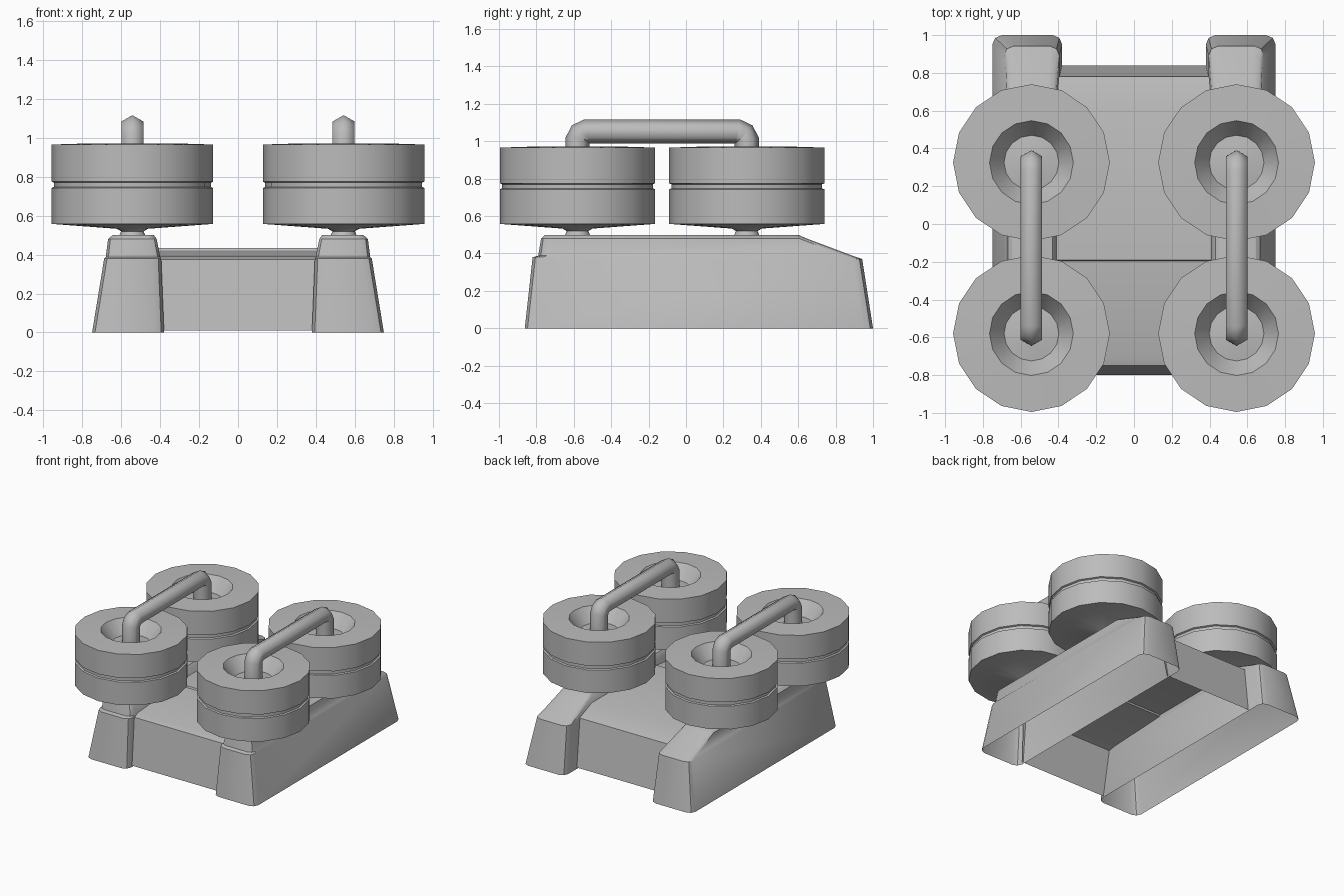
import bpy, bmesh, math

if "Cube" in bpy.data.objects:
    bpy.data.objects.remove(bpy.data.objects["Cube"])

grey = bpy.data.materials.new("plain grey")
grey.diffuse_color = (0.5, 0.5, 0.5, 1)
grey.use_nodes = True
grey.node_tree.nodes["Principled BSDF"].inputs["Base Color"].default_value = grey.diffuse_color


def finish(name, bm, angle=30, fix=True):
    if fix:
        bmesh.ops.recalc_face_normals(bm, faces=bm.faces)
    me = bpy.data.meshes.new(name)
    bm.to_mesh(me)
    bm.free()
    me.materials.append(grey)
    ob = bpy.data.objects.new(name, me)
    bpy.context.collection.objects.link(ob)
    bpy.ops.object.select_all(action='DESELECT')
    ob.select_set(True)
    bpy.context.view_layer.objects.active = ob
    bpy.ops.object.shade_smooth_by_angle(angle=math.radians(angle))
    return ob


def loft(bm, rings, cap_start=False, cap_end=False):
    vs = [[bm.verts.new(p) for p in r] for r in rings]
    n = len(vs[0])
    for a, b in zip(vs, vs[1:]):
        for i in range(n):
            j = (i + 1) % n
            bm.faces.new((a[i], a[j], b[j], b[i]))
    if cap_start:
        bm.faces.new(vs[0][::-1])
    if cap_end:
        bm.faces.new(vs[-1])


def chamfered(x0, x1, y0, y1, z, c, z_back=None):
    # rectangle with three-point rounded corners
    d = c * 0.3
    zb = z if z_back is None else z_back
    return [(x0 + c, y0, z), (x1 - c, y0, z), (x1 - d, y0 + d, z), (x1, y0 + c, z),
            (x1, y1 - c, zb), (x1 - d, y1 - d, zb), (x1 - c, y1, zb),
            (x0 + c, y1, zb), (x0 + d, y1 - d, zb), (x0, y1 - c, zb),
            (x0, y0 + c, z), (x0 + d, y0 + d, z)]


# drum profile (radius, height), from the floor of the top recess to the stem foot
drum_profile = [(0.03, 0.88), (0.145, 0.865), (0.222, 0.972), (0.415, 0.966),
                (0.415, 0.775), (0.403, 0.770), (0.403, 0.748), (0.415, 0.743),
                (0.415, 0.558), (0.08, 0.533), (0.058, 0.520), (0.068, 0.495)]

# pipe path (y, z), bent down into both drums
pipe_path = [(-0.58, 0.86), (-0.58, 1.005), (-0.565, 1.037), (-0.53, 1.052),
             (0.275, 1.052), (0.31, 1.037), (0.325, 1.005), (0.325, 0.86)]

for s, side in ((-1, "left"), (1, "right")):
    # skid rail, open underneath
    bm = bmesh.new()
    rings = [chamfered(0.38, 0.75, -0.862, 1.0, 0.0, 0.05),
             chamfered(0.395, 0.688, -0.82, 0.942, 0.38, 0.05, 0.37),
             chamfered(0.40, 0.68, -0.79, 0.89, 0.388, 0.045),
             chamfered(0.418, 0.668, -0.775, 0.645, 0.48, 0.04),
             chamfered(0.432, 0.645, -0.755, 0.60, 0.50, 0.035)]
    loft(bm, [[(s * x, y, z) for x, y, z in r] for r in rings], cap_end=True)
    finish(side + "_rail", bm, 32)

    # drums
    for cy, pos in ((-0.58, "front"), (0.325, "back")):
        bm = bmesh.new()
        rings = []
        for r, z in drum_profile:
            rings.append([(s * 0.543 + r * math.cos(math.tau * i / 16),
                           cy + r * math.sin(math.tau * i / 16), z) for i in range(16)])
        loft(bm, rings, cap_start=True, cap_end=True)
        finish(f"{side}_{pos}_drum", bm)

    # hexagonal pipe joining the drums
    bm = bmesh.new()
    rings = []
    R = 0.066
    for k, (y, z) in enumerate(pipe_path):
        a = pipe_path[max(k - 1, 0)]
        b = pipe_path[min(k + 1, len(pipe_path) - 1)]
        if k in (1, 6):
            ang = math.radians(78 if k == 1 else -78)
        elif k in (3, 4):
            ang = math.radians(12 if k == 3 else -12)
        else:
            ang = math.atan2(b[1] - a[1], b[0] - a[0])
        ny, nz = -math.sin(ang), math.cos(ang)
        rings.append([(s * 0.543 + R * math.sin(math.tau * i / 6),
                       y + ny * R * math.cos(math.tau * i / 6),
                       z + nz * R * math.cos(math.tau * i / 6)) for i in range(6)])
    loft(bm, rings, True, True)
    finish(side + "_pipe", bm, 62)

# hull deck between the rails, an open shell
bm = bmesh.new()
profile = [(-0.80, 0.01), (-0.75, 0.375), (-0.70, 0.39), (-0.195, 0.422), (-0.19, 0.434),
           (0.61, 0.434), (0.78, 0.38), (0.84, 0.01)]
rows = [[bm.verts.new((x * (0.39 if z < 0.1 else 0.42), y, z)) for x in (-1, 1)]
        for y, z in profile]
for a, b in zip(rows, rows[1:]):
    bm.faces.new((a[0], a[1], b[1], b[0]))
finish("hull_deck", bm, 30, fix=False)
